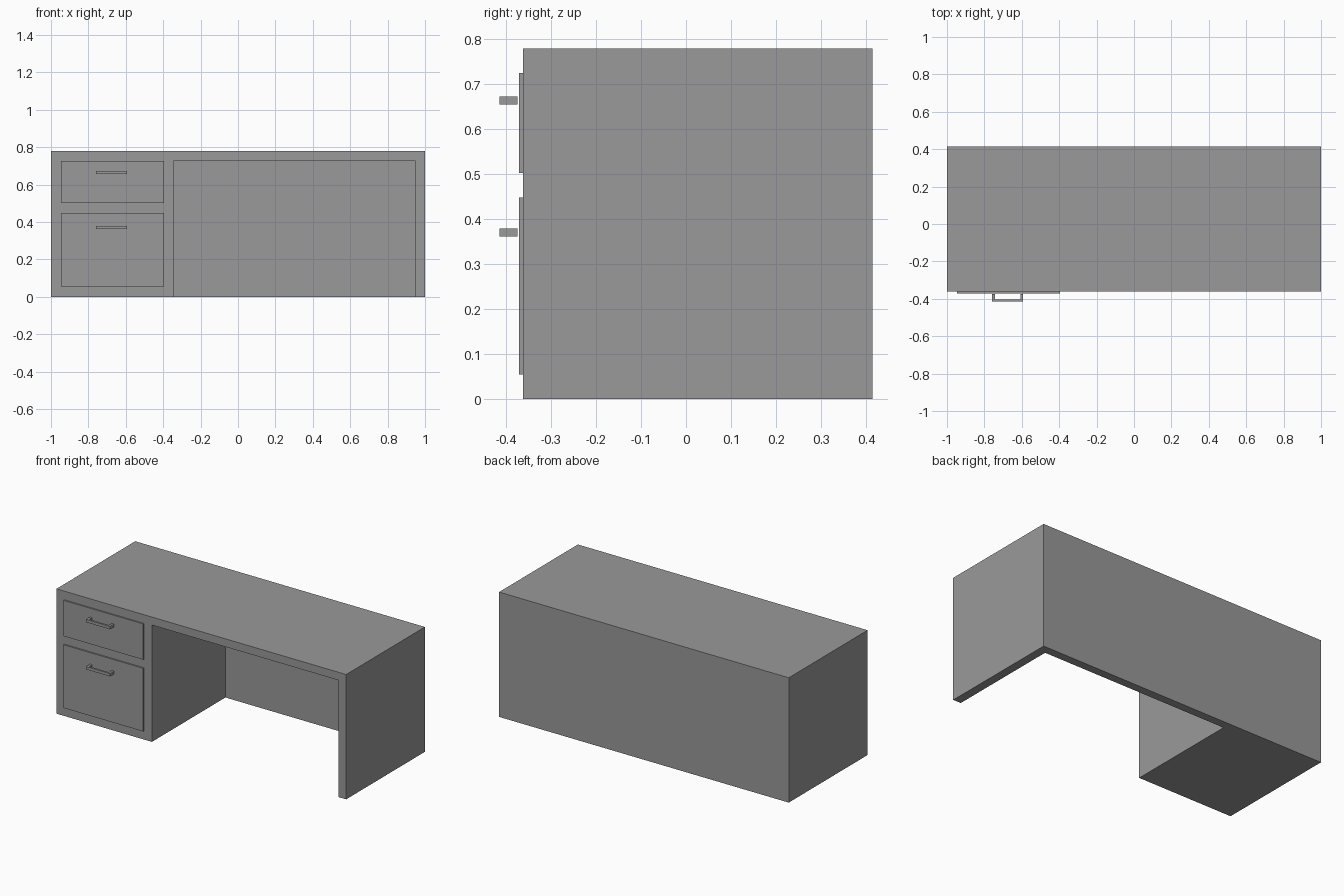
import bpy, bmesh

if "Cube" in bpy.data.objects:
    bpy.data.objects.remove(bpy.data.objects["Cube"])

grey = bpy.data.materials.new("plain grey")
grey.diffuse_color = (0.32, 0.32, 0.32, 1)
grey.use_nodes = True
grey.node_tree.nodes["Principled BSDF"].inputs["Base Color"].default_value = grey.diffuse_color


def finish(name, bm):
    bmesh.ops.recalc_face_normals(bm, faces=bm.faces)
    mesh = bpy.data.meshes.new(name)
    bm.to_mesh(mesh)
    bm.free()
    mesh.materials.append(grey)
    ob = bpy.data.objects.new(name, mesh)
    bpy.context.collection.objects.link(ob)
    return ob


def box(name, x, y, z):
    bm = bmesh.new()
    bmesh.ops.create_cube(bm, size=1)
    for v in bm.verts:
        v.co = [r[0] if c < 0 else r[1] for r, c in zip((x, y, z), v.co)]
    return finish(name, bm)


def handle(name, x0, x1, z0, z1):
    # U-shaped pull: plan profile extruded upwards
    back, front, bar, post = -0.375, -0.415, 0.012, 0.015
    plan = [(x0, back), (x0, front), (x1, front), (x1, back),
            (x1 - post, back), (x1 - post, front + bar),
            (x0 + post, front + bar), (x0 + post, back)]
    bm = bmesh.new()
    face = bm.faces.new([bm.verts.new((x, y, z0)) for x, y in plan])
    ext = bmesh.ops.extrude_face_region(bm, geom=[face])
    for v in ext["geom"]:
        if isinstance(v, bmesh.types.BMVert):
            v.co.z = z1
    return finish(name, bm)


# Desk body with the kneehole cut out, leaving a back panel
body = box("desk_body", (-1, 1), (-0.362, 0.415), (0, 0.779))
cutter = box("kneehole_cutter", (-0.341, 0.946), (-0.5, 0.363), (-0.1, 0.729))
cut = body.modifiers.new("kneehole", "BOOLEAN")
cut.operation = "DIFFERENCE"
cut.solver = "EXACT"
cut.object = cutter
cutter.hide_render = True
cutter.display_type = "WIRE"

# Drawer fronts and their handles
for label, z, hz in (("upper", (0.502, 0.725), 0.664), ("lower", (0.054, 0.448), 0.370)):
    box(label + "_drawer_front", (-0.946, -0.395), (-0.371, -0.362), z)
    handle(label + "_drawer_handle", -0.759, -0.593, hz - 0.009, hz + 0.009)
